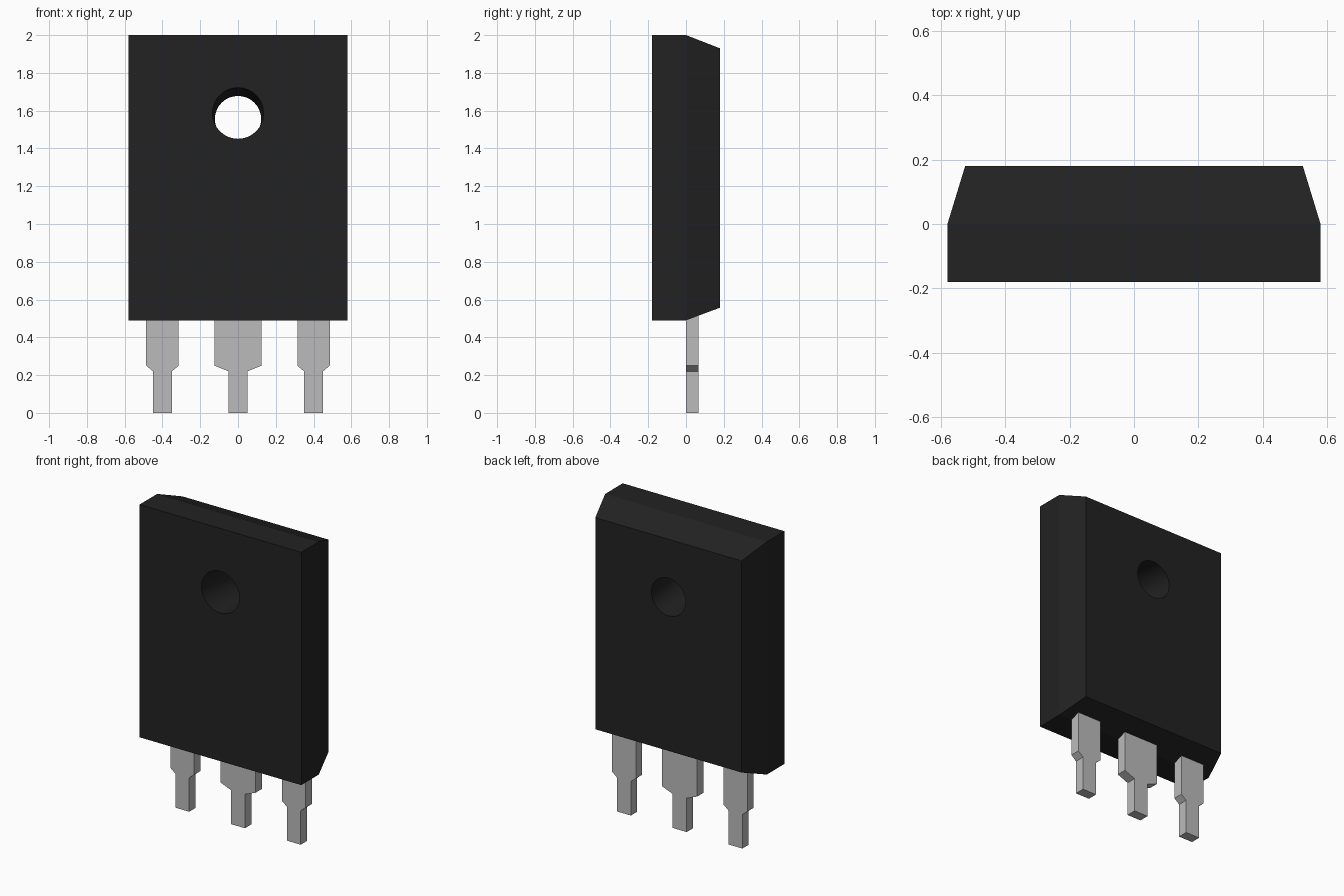
import bpy, bmesh, math
from mathutils import Matrix, Vector

cube = bpy.data.objects.get("Cube")
if cube:
    bpy.data.objects.remove(cube)


def material(name, value):
    m = bpy.data.materials.new(name)
    m.use_nodes = True
    color = (value, value, value, 1)
    m.diffuse_color = color
    m.node_tree.nodes["Principled BSDF"].inputs["Base Color"].default_value = color
    return m


def add_object(name, bm, mat):
    bmesh.ops.recalc_face_normals(bm, faces=bm.faces)
    mesh = bpy.data.meshes.new(name)
    bm.to_mesh(mesh)
    bm.free()
    mesh.materials.append(mat)
    obj = bpy.data.objects.new(name, mesh)
    bpy.context.collection.objects.link(obj)
    return obj


def loft(rings):
    """Join equal rings of points and cap both ends."""
    bm = bmesh.new()
    loops = [[bm.verts.new(p) for p in ring] for ring in rings]
    for a, b in zip(loops, loops[1:]):
        for i in range(len(a)):
            j = (i + 1) % len(a)
            bm.faces.new((a[i], a[j], b[j], b[i]))
    bm.faces.new(loops[0])
    bm.faces.new(loops[-1])
    return bm


def rectangle(y, half, low, high):
    return [(-half, y, low), (half, y, low), (half, y, high), (-half, y, high)]


def circle(y, r, z, sides=32):
    angles = [math.tau * i / sides for i in range(sides)]
    return [(r * math.cos(a), y, z + r * math.sin(a)) for a in angles]


black = material("black plastic", 0.016)
metal = material("grey metal", 0.5)

# Case: straight front half, tapered back half
case = add_object("case", loft([
    rectangle(-0.18, 0.58, 0.49, 2.0),
    rectangle(0.0, 0.58, 0.49, 2.0),
    rectangle(0.18, 0.525, 0.557, 1.93)]), black)

# Mounting hole: narrows and drops slightly toward the back
cutter = add_object("hole_cutter", loft([
    circle(-0.36, 0.142, 1.602),
    circle(0.36, 0.116, 1.54)]), black)
cutter.hide_render = True
cutter.hide_viewport = True
cut = case.modifiers.new("mounting_hole", 'BOOLEAN')
cut.operation = 'DIFFERENCE'
cut.solver = 'EXACT'
cut.object = cutter

# Bake the cut and smooth only the hole wall
bpy.context.view_layer.objects.active = case
case.select_set(True)
bpy.ops.object.modifier_apply(modifier=cut.name)
bpy.data.objects.remove(cutter)
bpy.ops.object.shade_smooth_by_angle(angle=math.radians(15))
case.select_set(False)

# Leads: wide shoulder stepping down to a narrow pin
for name, x, shoulder in (("right_lead", -0.4, 0.086),
                          ("middle_lead", 0, 0.125),
                          ("left_lead", 0.4, 0.086)):
    side = [(0.05, 0), (0.05, 0.22), (shoulder, 0.25), (shoulder, 0.53)]
    outline = side + [(-w, z) for w, z in reversed(side)]
    add_object(name, loft([[(x + w, y, z) for w, z in outline]
                           for y in (0.0, 0.065)]), metal)
